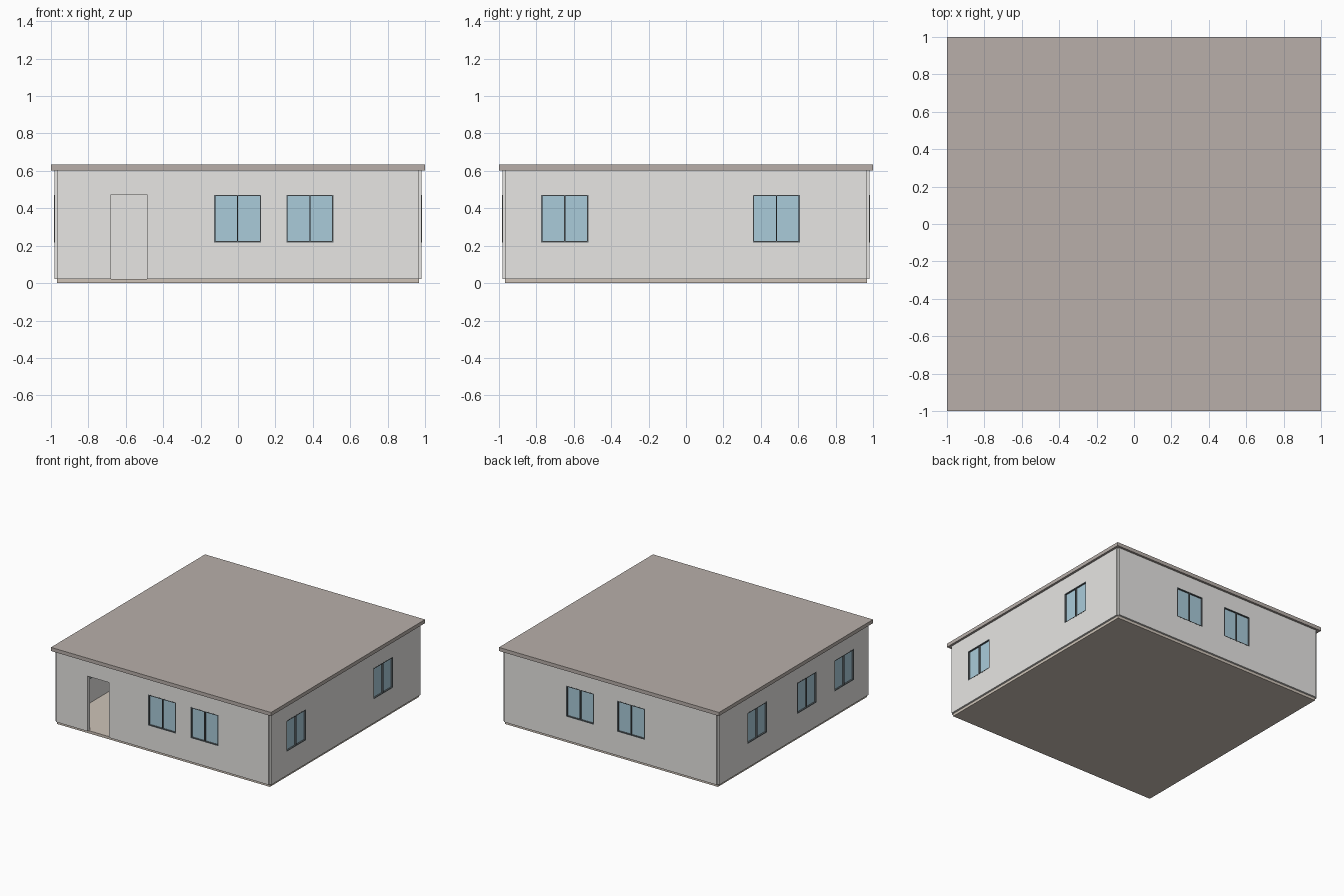
import bpy, bmesh
from math import radians
from mathutils import Matrix

if "Cube" in bpy.data.objects:
    bpy.data.objects.remove(bpy.data.objects["Cube"])

HALF = 0.967            # wall centre line, on the floor edge
THICK = 0.03
FLOOR_Z, WALL_TOP, ROOF_TOP = 0.022, 0.603, 0.633
WIN_W, WIN_Z0, WIN_Z1 = 0.252, 0.218, 0.472
DOOR = (-0.68, -0.487, 0.475)


def material(name, rgb):
    m = bpy.data.materials.new(name)
    m.diffuse_color = (*rgb, 1)
    m.use_nodes = True
    m.node_tree.nodes["Principled BSDF"].inputs["Base Color"].default_value = m.diffuse_color
    return m


WALL = material("plaster", (0.80, 0.79, 0.77))
ROOF = material("roofing", (0.48, 0.43, 0.40))
FLOOR = material("flooring", (0.62, 0.55, 0.48))
GLASS = material("glass", (0.40, 0.60, 0.70))
FRAME = material("frame_dark", (0.12, 0.14, 0.15))


def box(name, size, centre, mat, matrix=Matrix()):
    bm = bmesh.new()
    bmesh.ops.create_cube(bm, size=1)
    bmesh.ops.scale(bm, vec=size, verts=bm.verts)
    bmesh.ops.translate(bm, vec=centre, verts=bm.verts)
    me = bpy.data.meshes.new(name)
    bm.to_mesh(me)
    bm.free()
    ob = bpy.data.objects.new(name, me)
    bpy.context.collection.objects.link(ob)
    ob.matrix_world = matrix
    me.materials.append(mat)
    return ob


def rect(u0, u1, v0, v1):
    return [(u0, v0), (u1, v0), (u1, v1), (u0, v1)]


def plate(name, outlines, depth, mat, matrix):
    """Extruded flat plate: first outline is the outside, the rest are holes."""
    cu = bpy.data.curves.new(name, 'CURVE')
    cu.dimensions = '2D'
    cu.fill_mode = 'BOTH'
    cu.extrude = depth / 2
    for pts in outlines:
        sp = cu.splines.new('POLY')
        sp.points.add(len(pts) - 1)
        for p, (u, v) in zip(sp.points, pts):
            p.co = (u, v, 0, 1)
        sp.use_cyclic_u = True
    cu.materials.append(mat)
    ob = bpy.data.objects.new(name, cu)
    bpy.context.collection.objects.link(ob)
    ob.matrix_world = matrix
    bpy.ops.object.select_all(action='DESELECT')
    ob.select_set(True)
    bpy.context.view_layer.objects.active = ob
    bpy.ops.object.convert(target='MESH')
    # weld caps to sides and merge the flat triangles
    me = bpy.context.view_layer.objects.active.data
    bm = bmesh.new()
    bm.from_mesh(me)
    bmesh.ops.remove_doubles(bm, verts=bm.verts, dist=1e-5)
    bmesh.ops.recalc_face_normals(bm, faces=bm.faces)
    for f in bm.faces:
        f.smooth = False
    bm.to_mesh(me)
    bm.free()


def window(name, u, matrix):
    u0, u1 = u - WIN_W / 2, u + WIN_W / 2
    b, m = 0.007, 0.003
    panes = [rect(u0 + b, u - m, WIN_Z0 + b, WIN_Z1 - b),
             rect(u + m, u1 - b, WIN_Z0 + b, WIN_Z1 - b)]
    plate(name + "_frame", [rect(u0, u1, WIN_Z0, WIN_Z1)] + panes, THICK + 0.001, FRAME, matrix)
    box(name + "_glass", (WIN_W - b, WIN_Z1 - WIN_Z0 - b, 0.006),
        (u, (WIN_Z0 + WIN_Z1) / 2, 0), GLASS, matrix)


# floor slab and flat roof
box("floor", (2 * HALF, 2 * HALF, FLOOR_Z), (0, 0, FLOOR_Z / 2), FLOOR)
box("roof", (2, 2, ROOF_TOP - WALL_TOP), (0, 0, (ROOF_TOP + WALL_TOP) / 2), ROOF)

# walls: name, turn about z, window centres along the wall seen from outside
walls = [("front", 0, (-0.002, 0.384)),
         ("right", 90, (-0.648, 0.483)),
         ("back", 180, (-0.275, 0.187)),
         ("left", 270, (-0.48, 0.167, 0.65))]
for side, turn, centres in walls:
    mat = (Matrix.Rotation(radians(turn), 4, 'Z') @ Matrix.Translation((0, -HALF, 0))
           @ Matrix.Rotation(radians(90), 4, 'X'))
    outline = rect(-HALF, HALF, FLOOR_Z, WALL_TOP)
    if side == "front":     # doorway notch
        d0, d1, top = DOOR
        outline[1:1] = [(d0, FLOOR_Z), (d0, top), (d1, top), (d1, FLOOR_Z)]
    holes = [rect(u - WIN_W / 2, u + WIN_W / 2, WIN_Z0, WIN_Z1) for u in centres]
    plate(side + "_wall", [outline] + holes, THICK, WALL, mat)
    for i, u in enumerate(centres):
        window(f"{side}_window_{i + 1}", u, mat)
